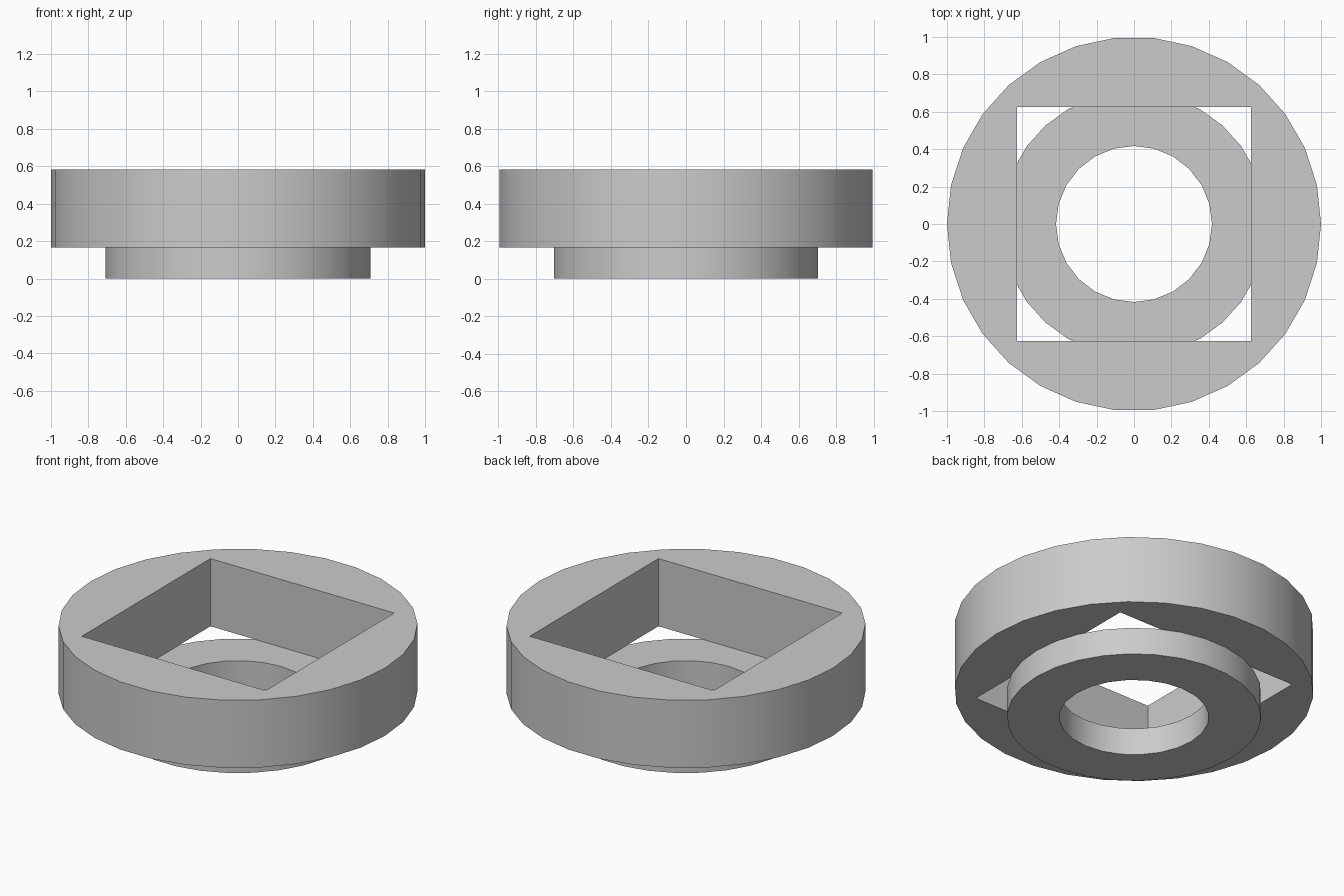
import bpy
import bmesh
import math

default_cube = bpy.data.objects.get("Cube")
if default_cube:
    bpy.data.objects.remove(default_cube, do_unlink=True)

COLOUR = (0.6, 0.6, 0.6, 1.0)
grey = bpy.data.materials.new("plain grey")
grey.use_nodes = True
grey.diffuse_color = COLOUR
grey.node_tree.nodes["Principled BSDF"].inputs["Base Color"].default_value = COLOUR


def circle(radius, sides):
    steps = [math.tau * i / sides for i in range(sides)]
    return [(radius * math.cos(a), radius * math.sin(a)) for a in steps]


def square(half):
    return [(half, half), (-half, half), (-half, -half), (half, -half)]


def pierced_plate(name, outline, hole, bottom, top):
    """Extrude the area between an outline and a hole."""
    bm = bmesh.new()
    edges = []
    for loop in (outline, hole):
        verts = [bm.verts.new((x, y, bottom)) for x, y in loop]
        edges += [bm.edges.new((v, verts[i - 1])) for i, v in enumerate(verts)]
    bmesh.ops.triangle_fill(bm, edges=edges, use_beauty=True)
    raised = bmesh.ops.extrude_face_region(bm, geom=bm.faces[:], use_keep_orig=True)
    verts = [g for g in raised["geom"] if isinstance(g, bmesh.types.BMVert)]
    bmesh.ops.translate(bm, verts=verts, vec=(0, 0, top - bottom))
    bmesh.ops.recalc_face_normals(bm, faces=bm.faces[:])

    mesh = bpy.data.meshes.new(name)
    bm.to_mesh(mesh)
    bm.free()
    mesh.materials.append(grey)
    obj = bpy.data.objects.new(name, mesh)
    bpy.context.collection.objects.link(obj)
    bpy.ops.object.select_all(action="DESELECT")
    obj.select_set(True)
    bpy.context.view_layer.objects.active = obj
    bpy.ops.object.shade_smooth_by_angle(angle=math.radians(30))
    return obj


SHOULDER = 0.167

# Lower collar with a round bore
pierced_plate("lower_collar", circle(0.708, 30), circle(0.417, 24), 0, SHOULDER)

# Wide upper disc with a square socket
pierced_plate("socket_disc", circle(1.0, 30), square(0.625), SHOULDER, 0.583)
